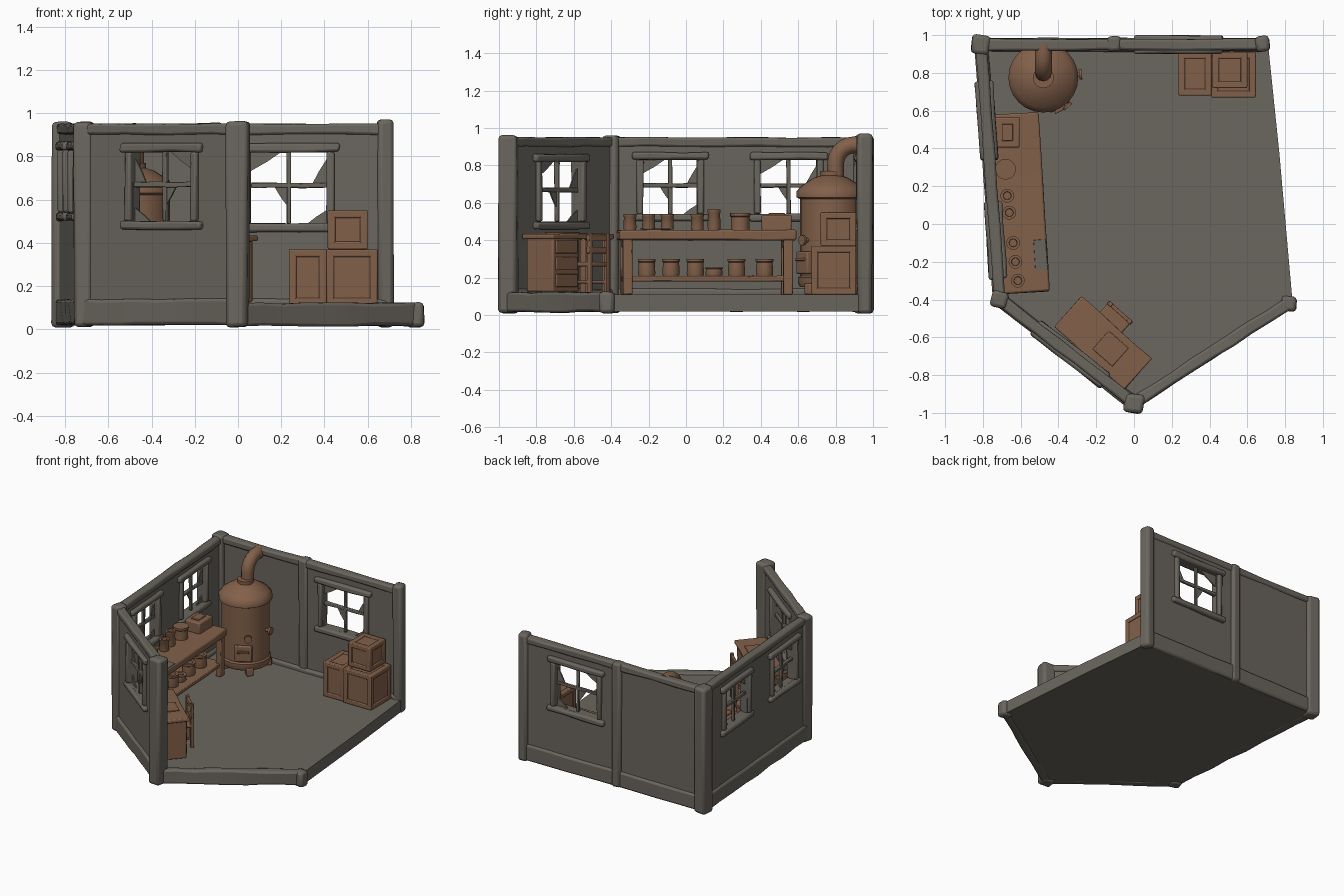
import bpy, bmesh, math, random
from mathutils import Matrix, Vector

random.seed(4)
cube = bpy.data.objects.get("Cube")
if cube:
    bpy.data.objects.remove(cube)


def material(name, rgb):
    m = bpy.data.materials.new(name)
    m.use_nodes = True
    m.diffuse_color = (*rgb, 1)
    m.node_tree.nodes["Principled BSDF"].inputs["Base Color"].default_value = (*rgb, 1)
    return m


GREY = material("weathered grey", (0.145, 0.132, 0.112))
BROWN = material("rusty brown", (0.225, 0.118, 0.068))
WORLD = Matrix.Identity(4)


def finish(name, bm, mat, M=WORLD, bevel=0.0):
    bmesh.ops.recalc_face_normals(bm, faces=bm.faces)
    me = bpy.data.meshes.new(name)
    bm.to_mesh(me)
    bm.free()
    me.materials.append(mat)
    ob = bpy.data.objects.new(name, me)
    bpy.context.collection.objects.link(ob)
    ob.matrix_world = M
    if bevel:
        mod = ob.modifiers.new("worn edges", "BEVEL")
        mod.width, mod.segments, mod.limit_method = bevel, 2, "ANGLE"
    bpy.ops.object.select_all(action="DESELECT")
    ob.select_set(True)
    bpy.context.view_layer.objects.active = ob
    bpy.ops.object.shade_smooth_by_angle(angle=math.radians(40))
    return ob


def box(name, x, y, z, mat, M=WORLD, bevel=0.008, rough=0.0, cuts=0):
    """Box between limits; rough beams get cross cuts along x and jitter."""
    bm = bmesh.new()
    bmesh.ops.create_cube(bm, size=1)
    for v in bm.verts:
        v.co = [a[0] + (c + 0.5) * (a[1] - a[0]) for c, a in zip(v.co, (x, y, z))]
    if cuts:
        along = [e for e in bm.edges if abs(e.verts[0].co.x - e.verts[1].co.x) > 1e-4]
        bmesh.ops.subdivide_edges(bm, edges=along, cuts=cuts)
    for v in bm.verts:
        v.co += Vector([random.uniform(-rough, rough) for _ in range(3)])
    return finish(name, bm, mat, M, bevel)


def lathe(name, profile, mat, M=WORLD, sides=24):
    bm = bmesh.new()
    vs = [bm.verts.new((r, 0, z)) for r, z in profile]
    es = [bm.edges.new(p) for p in zip(vs, vs[1:])]
    bmesh.ops.spin(bm, geom=vs + es, axis=(0, 0, 1), cent=(0, 0, 0),
                   angle=math.tau, steps=sides)
    bmesh.ops.remove_doubles(bm, verts=bm.verts, dist=1e-5)
    return finish(name, bm, mat, M)


def at(x, y, z=0, turn=0):
    return Matrix.Translation((x, y, z)) @ Matrix.Rotation(turn, 4, "Z")


def tube(name, pts, radius, mat):
    cu = bpy.data.curves.new(name, "CURVE")
    cu.dimensions, cu.bevel_depth, cu.bevel_resolution, cu.use_fill_caps = "3D", radius, 4, True
    sp = cu.splines.new("POLY")
    sp.points.add(len(pts) - 1)
    for p, co in zip(sp.points, pts):
        p.co = (*co, 1)
    cu.materials.append(mat)
    bpy.context.collection.objects.link(bpy.data.objects.new(name, cu))


# Floor slab
FRONT, LEFT, BACK_L = (0, -0.95), (-0.71, -0.4), (-0.81, 0.95)
BACK_R, RIGHT = (0.69, 0.95), (0.82, -0.42)
BASE, FLOOR, TOP = 0.02, 0.11, 0.94
bm = bmesh.new()
low = bm.faces.new([bm.verts.new((*p, BASE)) for p in
                    (FRONT, (0.84, -0.42), (0.77, 0.37), (0.71, 0.95), BACK_L, LEFT)])
up = bmesh.ops.extrude_face_region(bm, geom=[low])["geom"]
bmesh.ops.translate(bm, vec=(0, 0, FLOOR - BASE),
                    verts=[g for g in up if isinstance(g, bmesh.types.BMVert)])
finish("floor", bm, GREY)

# Corner posts
for name, p, r, h in (("front_post", FRONT, 0.05, 0.96), ("left_post", LEFT, 0.045, 0.96),
                      ("back_left_post", BACK_L, 0.05, 0.96), ("back_right_post", (0.68, 0.955), 0.04, 0.97),
                      ("right_stub_post", RIGHT, 0.04, 0.125)):
    box(name, (-r, r), (-r, r), (0.01, h), GREY, at(*p, 0, random.uniform(-0.3, 0.3)), 0.02, 0.004)
box("middle_back_post", (-0.14, -0.07), (0.915, 0.995), (0.02, 0.955), GREY, bevel=0.018, rough=0.003)


def along(p, q):
    d = Vector(q) - Vector(p)
    return at(*p, 0, math.atan2(d.y, d.x)), d.length


def shard(name, M, corner, a, b):
    """Triangular glass remnant sitting in a pane corner."""
    bm = bmesh.new()
    x, z = corner
    bm.faces.new([bm.verts.new((i, -0.004, k)) for i, k in
                  ((x, z), (x + a, z), (x + a * 0.55, z + b * 0.5), (x, z + b))])
    bm.normal_update()
    res = bmesh.ops.extrude_face_region(bm, geom=bm.faces[:])
    bmesh.ops.translate(bm, vec=(0, 0.008, 0),
                        verts=[g for g in res["geom"] if isinstance(g, bmesh.types.BMVert)])
    finish(name, bm, GREY, M)


def window(name, M, a, b, lo, hi):
    w, d = 0.035, (-0.042, 0.042)
    for side, x in (("left", (a - w, a)), ("right", (b, b + w))):
        box(f"{name}_{side}_jamb", x, d, (lo, hi), GREY, M, 0.01, 0.003)
    for part, z in (("sill", (lo - 0.04, lo)), ("lintel", (hi, hi + 0.04))):
        box(f"{name}_{part}", (a - 0.06, b + 0.06), (-0.048, 0.048), z, GREY, M, 0.012, 0.004, 2)
    mx, mz, t = (a + b) / 2, lo + (hi - lo) * 0.53, 0.011
    box(f"{name}_upright_bar", (mx - t, mx + t), (-t, t), (lo, hi), GREY, M, 0.004, 0.003)
    box(f"{name}_cross_bar", (a, b), (-t, t), (mz - t, mz + t), GREY, M, 0.004, 0.003, 2)
    s = (b - a) / 2
    shard(name + "_upper_shard", M, (a, hi), s * 0.8, -s * 0.5)
    shard(name + "_side_shard", M, (b, mz), -s * 0.4, s * 0.7)
    shard(name + "_lower_shard", M, (b, lo), -s * 0.5, s * 0.35)
    shard(name + "_middle_shard", M, (mx, mz), -s * 0.4, -s * 0.6)


def wall(name, p, q, windows):
    M, L = along(p, q)
    t, start = (-0.02, 0.02), 0
    for i, (a, b, lo, hi) in enumerate(windows):
        box(f"{name}_panel_{i}", (start, a), t, (BASE, TOP), GREY, M, 0)
        box(f"{name}_below_window_{i}", (a, b), t, (BASE, lo), GREY, M, 0)
        box(f"{name}_above_window_{i}", (a, b), t, (hi, TOP), GREY, M, 0)
        window(f"{name}_window_{i}", M, a, b, lo, hi)
        start = b
    box(name + "_end_panel", (start, L), t, (BASE, TOP), GREY, M, 0)
    box(name + "_top_rail", (0, L), (-0.03, 0.03), (0.9, 0.95), GREY, M, 0.012, 0.004, 6)
    box(name + "_base_rail", (0, L), (-0.036, 0.036), (0.02, 0.14), GREY, M, 0.014, 0.004, 7)


wall("back_wall", BACK_L, BACK_R, [(0.87, 1.22, 0.49, 0.82)])
wall("left_wall", LEFT, BACK_L, [(0.17, 0.46, 0.54, 0.83), (0.8, 1.1, 0.54, 0.83)])
wall("front_wall", FRONT, LEFT, [(0.25, 0.6, 0.5, 0.82)])
M, L = along(FRONT, RIGHT)
box("open_front_sill", (0, L), (-0.03, 0.035), (0.015, 0.122), GREY, M, 0.014, 0.005, 7)

# Boiler with bent flue
B = at(-0.48, 0.775)
lathe("boiler", [(0, 0.15), (0.165, 0.15), (0.175, 0.17), (0.175, 0.2), (0.165, 0.21), (0.165, 0.62),
                 (0.185, 0.63), (0.185, 0.66), (0.16, 0.69), (0.09, 0.735), (0.055, 0.745), (0.055, 0.77),
                 (0, 0.77)], BROWN, B)
bend = [(-0.48, 0.8 + 0.1 * (1 - math.cos(k * math.pi / 12)), 0.81 + 0.1 * math.sin(k * math.pi / 12))
        for k in range(7)]
tube("flue", [(-0.48, 0.8, 0.74)] + bend + [(-0.48, 0.95, 0.91)], 0.045, BROWN)
for k in range(4):
    a = math.pi / 4 + k * math.pi / 2
    box(f"boiler_foot_{k}", (0.11, 0.18), (-0.025, 0.025), (FLOOR, 0.17), BROWN, B @ Matrix.Rotation(a, 4, "Z"))
F = B @ Matrix.Rotation(math.radians(-60), 4, "Z")
box("boiler_door", (0.14, 0.182), (-0.06, 0.06), (0.22, 0.34), BROWN, F)
box("boiler_door_handle", (0.18, 0.2), (-0.04, 0.04), (0.29, 0.305), BROWN, F, 0.004)
for name, turn, z in (("upper_valve", 5, 0.42), ("lower_valve", -50, 0.4)):
    V = B @ Matrix.Rotation(math.radians(turn), 4, "Z") @ Matrix.Translation((0.15, 0, z))
    lathe(name, [(0, 0), (0.012, 0), (0.012, 0.04), (0.028, 0.04), (0.028, 0.055), (0, 0.055)],
          BROWN, V @ Matrix.Rotation(math.pi / 2, 4, "Y"), 10)

# Workbench, its shelf and pots
W = at(-0.605, 0.11, 0, math.atan2(0.95, -0.06))
box("bench_top", (-0.475, 0.475), (-0.13, 0.13), (0.4, 0.455), BROWN, W, 0.01, 0.003, 4)
box("bench_shelf", (-0.45, 0.45), (-0.11, 0.11), (0.18, 0.21), BROWN, W, 0.006, 0.002, 3)
for u in (-0.43, 0.43):
    for v in (-0.1, 0.1):
        box("bench_leg", (u - 0.025, u + 0.025), (v - 0.022, v + 0.022), (FLOOR, 0.41), BROWN, W, 0.006, 0.002)
    box("bench_rail", (u - 0.02, u + 0.02), (-0.1, 0.1), (0.36, 0.4), BROWN, W, 0.005)
box("bench_worn_patch", (-0.36, -0.2), (-0.125, -0.06), (0.455, 0.461), GREY, W, 0, 0.002)


def pot(name, x, y, z, r, h):
    lathe(name, [(0, 0), (r, 0), (r * 1.08, h * 0.15), (r, h * 0.8), (r * 1.1, h * 0.85), (r * 1.1, h),
                 (r * 0.65, h), (r * 0.6, h * 0.7), (0, h * 0.7)], BROWN, at(x, y, z), 14)


for i, y in enumerate((-0.3, -0.2, -0.1, 0.06, 0.15)):
    pot(f"bench_pot_{i}", -0.615 - 0.125 * (y + 0.3), y, 0.455, 0.033, 0.11 if i == 4 else 0.085)
lathe("lidded_jar", [(0, 0), (0.05, 0), (0.05, 0.07), (0.055, 0.075), (0.055, 0.09), (0, 0.09)],
      BROWN, at(-0.68, 0.29, 0.455), 16)
box("bench_box", (-0.735, -0.605), (0.405, 0.565), (0.45, 0.535), BROWN)
box("bench_box_lid", (-0.7, -0.64), (0.44, 0.53), (0.53, 0.545), BROWN, bevel=0.004)
for i, y in enumerate((-0.21, -0.08, 0.05, 0.15, 0.27, 0.42)):
    pot(f"shelf_pot_{i}", -0.585 - 0.06 * y, y, 0.21, 0.044, 0.045 if i == 3 else 0.09)


# Crates with framed edges
def crate(name, x, y, z):
    g, w = 0.008, 0.035
    box(name, (x[0] + g, x[1] - g), (y[0] + g, y[1] - g), (z[0], z[1] - g), BROWN, bevel=0)
    for i in (x[0], x[1] - w):
        for j in (y[0], y[1] - w):
            box(name + "_corner", (i, i + w), (j, j + w), z, BROWN, bevel=0.006)
    for k in (z[0], z[1] - w):
        for j in (y[0], y[1] - w):
            box(name + "_long_edge", x, (j, j + w), (k, k + w), BROWN, bevel=0.006)
        for i in (x[0], x[1] - w):
            box(name + "_side_edge", (i, i + w), y, (k, k + w), BROWN, bevel=0.006)


crate("left_crate", (0.235, 0.41), (0.68, 0.91), (FLOOR, 0.37))
crate("right_crate", (0.41, 0.645), (0.67, 0.91), (FLOOR, 0.37))
crate("top_crate", (0.415, 0.6), (0.72, 0.91), (0.37, 0.55))

# Desk against the front wall
D = at(-0.165, -0.63, 0, math.atan2(-0.33, 0.37))
box("desk_top", (-0.25, 0.25), (-0.11, 0.11), (0.405, 0.435), BROWN, D, 0.007, 0.003, 3)
box("desk_cabinet", (0.02, 0.23), (-0.095, 0.095), (0.125, 0.41), BROWN, D)
for k, z in enumerate((0.15, 0.24, 0.33)):
    box(f"desk_drawer_{k}", (0.04, 0.21), (0.09, 0.104), (z, z + 0.07), BROWN, D, 0.004)
for v in (-0.08, 0.08):
    box("desk_leg", (-0.235, -0.2), (v - 0.018, v + 0.018), (FLOOR, 0.41), BROWN, D, 0.005)
box("desk_papers", (-0.02, 0.12), (-0.06, 0.07), (0.433, 0.443), BROWN, D, 0.003)

# Chair
C = D @ at(-0.04, 0.11)
box("chair_seat", (-0.08, 0.08), (-0.08, 0.08), (0.26, 0.285), BROWN, C)
for u in (-0.068, 0.068):
    box("chair_front_leg", (u - 0.012, u + 0.012), (-0.078, -0.054), (FLOOR, 0.265), BROWN, C, 0.004)
    box("chair_back_leg", (u - 0.012, u + 0.012), (0.058, 0.082), (FLOOR, 0.44), BROWN, C, 0.004)
    box("chair_side_rung", (u - 0.008, u + 0.008), (-0.07, 0.07), (0.17, 0.186), BROWN, C, 0.003)
for z in (0.33, 0.395):
    box("chair_back_slat", (-0.085, 0.085), (0.06, 0.08), (z, z + 0.035), BROWN, C, 0.004)
